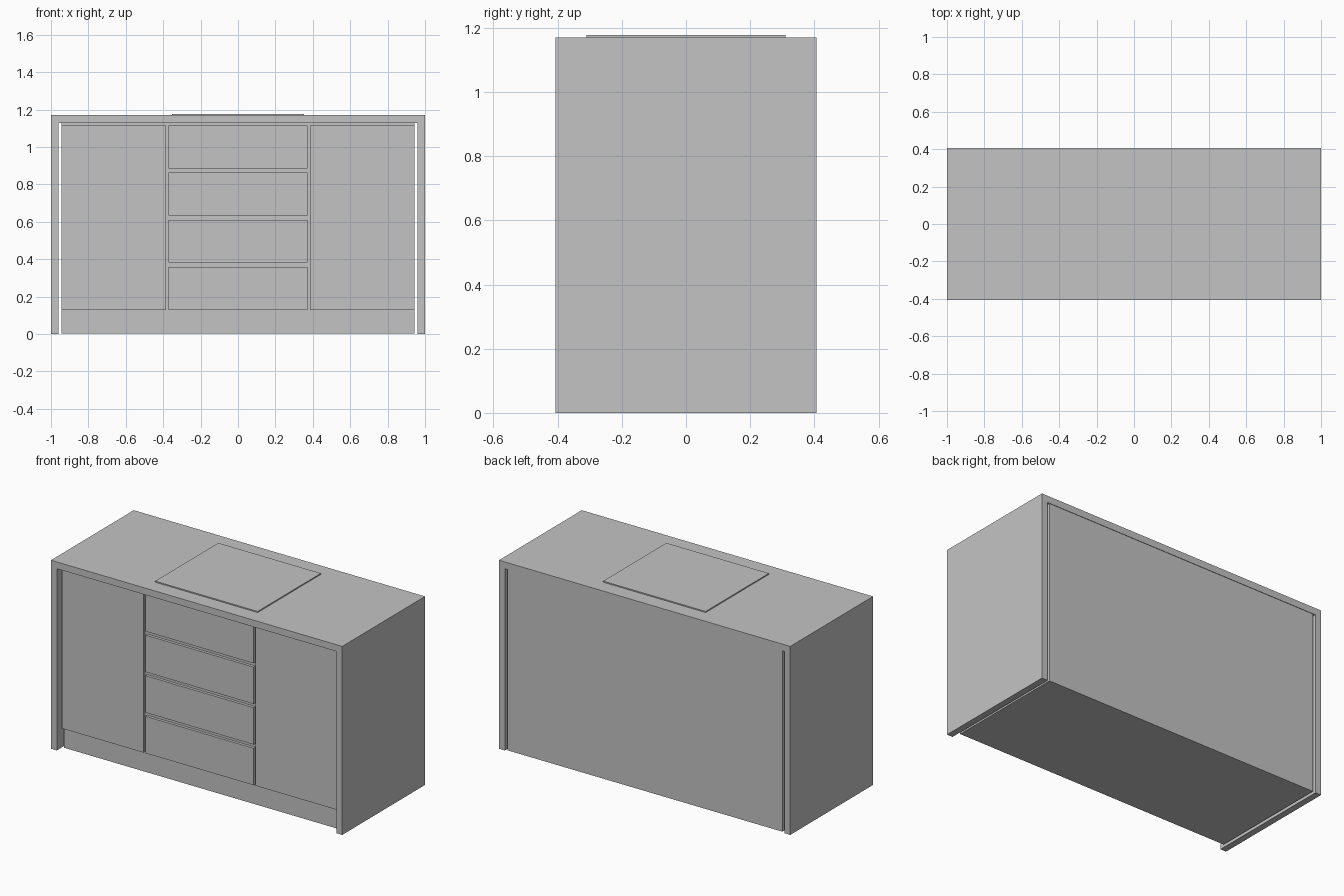
import bpy
import bmesh

cube = bpy.data.objects.get("Cube")
if cube:
    bpy.data.objects.remove(cube, do_unlink=True)

# One plain grey finish
grey = bpy.data.materials.new("plain_grey")
grey.use_nodes = True
colour = (0.55, 0.55, 0.55, 1)
grey.diffuse_color = colour
grey.node_tree.nodes["Principled BSDF"].inputs["Base Color"].default_value = colour


def finish(name, bm):
    bmesh.ops.recalc_face_normals(bm, faces=bm.faces)
    mesh = bpy.data.meshes.new(name)
    bm.to_mesh(mesh)
    bm.free()
    mesh.materials.append(grey)
    obj = bpy.data.objects.new(name, mesh)
    bpy.context.scene.collection.objects.link(obj)
    return obj


def box(name, xs, ys, zs):
    bm = bmesh.new()
    bmesh.ops.create_cube(bm, size=1)
    for v in bm.verts:
        v.co = [sum(r) / 2 + c * (r[1] - r[0]) for c, r in zip(v.co, (xs, ys, zs))]
    return finish(name, bm)


DEPTH = 0.406      # half depth of the worktop
TOP = 1.17         # height of the worktop
THICK = 0.04       # worktop and end panel thickness
BODY = 0.944       # half width of the cabinets
CARCASS = -0.36    # front plane of the carcass
FACE = -0.378      # front plane of doors and drawers
BASE = 0.13        # plinth height

# Worktop with end panels running down to the floor
inner, under = 1 - THICK, TOP - THICK - 0.002
outline = [(-1, 0), (-1, TOP), (1, TOP), (1, 0),
           (inner, 0), (inner, under), (-inner, under), (-inner, 0)]
bm = bmesh.new()
face = bm.faces.new([bm.verts.new((x, -DEPTH, z)) for x, z in outline])
swept = bmesh.ops.extrude_face_region(bm, geom=[face])["geom"]
bmesh.ops.translate(bm, vec=(0, 2 * DEPTH, 0),
                    verts=[g for g in swept if isinstance(g, bmesh.types.BMVert)])
finish("worktop_and_end_panels", bm)

# Cabinet body and plinth
box("cabinet_body", (-BODY, BODY), (CARCASS, DEPTH - 0.003), (BASE, under))
box("plinth", (-BODY, BODY), (CARCASS, DEPTH - 0.003), (0.004, BASE))

# Side doors
box("right_door", (-BODY, -0.385), (FACE, CARCASS), (BASE, 1.115))
box("left_door", (0.385, BODY), (FACE, CARCASS), (BASE, 1.115))

# Stack of four drawer fronts
pitch = 0.252
for i in range(4):
    low = BASE + i * pitch
    box(f"drawer_front_{i + 1}", (-0.371, 0.371), (FACE, CARCASS), (low, low + 0.229))

# Flat hob plate on the worktop
box("hob", (-0.352, 0.352), (-0.31, 0.31), (TOP, TOP + 0.007))
